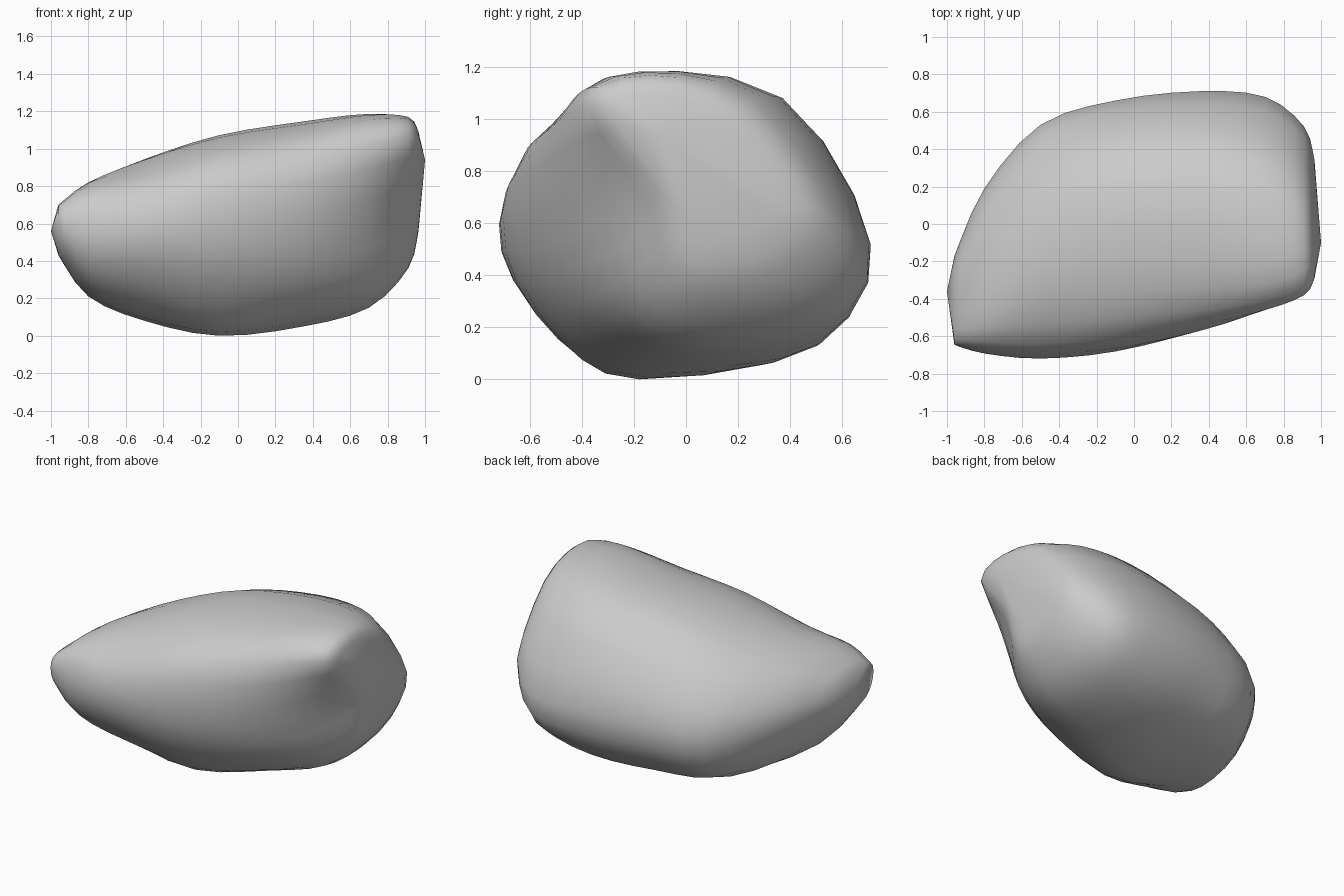
import bpy, bmesh
from mathutils import Vector

if "Cube" in bpy.data.objects:
    bpy.data.objects.remove(bpy.data.objects["Cube"])

# Cross-sections along x: each ring of (y, z) runs bottom, front, top, back
SECTIONS = {
    -0.96: [(-.40, .44), (-.57, .48), (-.64, .58), (-.62, .69), (-.42, .71), (-.25, .68), (-.17, .58), (-.24, .48)],
    -0.80: [(-.30, .22), (-.56, .31), (-.69, .52), (-.63, .77), (-.35, .83), (0, .77), (.19, .55), (.02, .30)],
    -0.50: [(-.15, .09), (-.50, .20), (-.71, .50), (-.64, .80), (-.25, .95), (.25, .88), (.53, .52), (.38, .17)],
    -0.10: [(-.18, .01), (-.48, .16), (-.67, .50), (-.61, .90), (-.20, 1.07), (.35, 1.01), (.66, .53), (.46, .14)],
    0.35: [(0, .06), (-.36, .20), (-.54, .52), (-.54, .96), (-.20, 1.14), (.38, 1.08), (.71, .53), (.52, .15)],
    0.70: [(.05, .16), (-.22, .29), (-.36, .60), (-.46, 1.03), (-.20, 1.19), (.33, 1.10), (.68, .53), (.52, .24)],
    0.91: [(.08, .37), (-.06, .45), (-.15, .70), (-.38, 1.07), (-.14, 1.18), (.22, 1.07), (.52, .65), (.37, .43)],
    0.965: [(.10, .57), (0, .62), (-.11, .78), (-.29, 1.04), (-.14, 1.10), (.12, .99), (.34, .70), (.25, .60)],
}
STEPS = 3


def spline(points, closed):
    """Catmull-Rom curve through the points, STEPS samples per span."""
    n = len(points)
    pick = (lambda i: points[i % n]) if closed else (lambda i: points[max(0, min(n - 1, i))])
    out = []
    for i in range(n if closed else n - 1):
        a, b, c, d = (pick(i + k) for k in (-1, 0, 1, 2))
        for s in range(STEPS):
            t = s / STEPS
            out.append(0.5 * (2 * b + (c - a) * t + (2 * a - 5 * b + 4 * c - d) * t * t
                              + (3 * b - a - 3 * c + d) * t ** 3))
    return out if closed else out + [points[-1]]


# Smooth the rings around, then along the stone
rings = [spline([Vector((x, y, z)) for y, z in ring], True) for x, ring in SECTIONS.items()]
rows = [spline(list(row), False) for row in zip(*rings)]

# Skin the rows and close both ends with a slightly domed fan
bm = bmesh.new()
grid = [[bm.verts.new(p) for p in row] for row in rows]
n, m = len(grid), len(grid[0])
for i in range(n):
    a, b = grid[i], grid[(i + 1) % n]
    for j in range(m - 1):
        bm.faces.new((a[j], a[j + 1], b[j + 1], b[j]))
for j, tip in ((0, (-1, -.36, .57)), (m - 1, (1, -.10, .95))):
    cap = bm.verts.new(tip)
    for i in range(n):
        bm.faces.new((cap, grid[i][j], grid[(i + 1) % n][j]))
bmesh.ops.recalc_face_normals(bm, faces=bm.faces)

# Rest the stone on the ground
low = min(v.co.z for v in bm.verts)
bmesh.ops.translate(bm, verts=bm.verts, vec=(0, 0, -low))
for f in bm.faces:
    f.smooth = True

mesh = bpy.data.meshes.new("rock")
bm.to_mesh(mesh)
bm.free()
rock = bpy.data.objects.new("rock", mesh)
bpy.context.collection.objects.link(rock)
